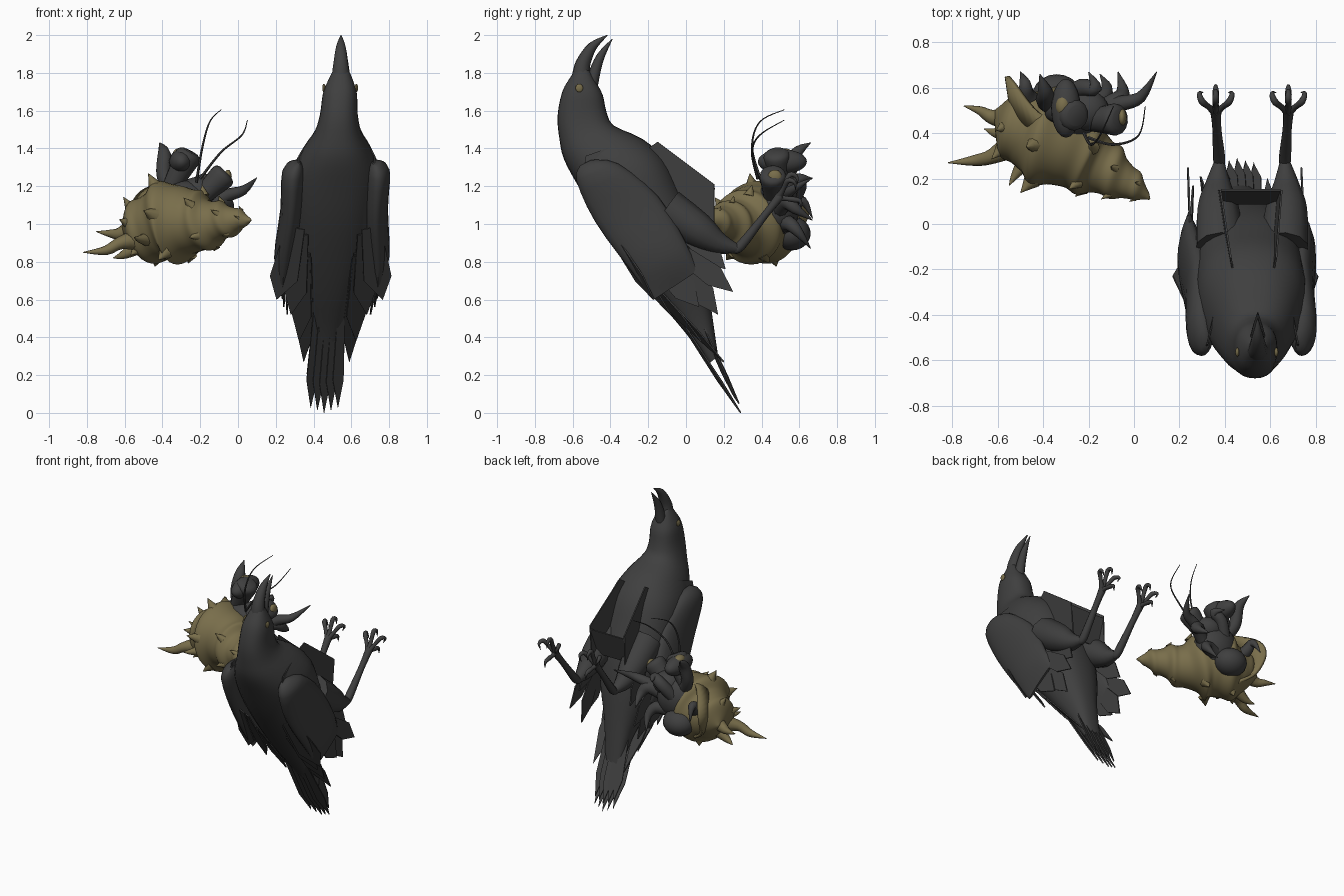
import bpy, math
from mathutils import Vector

if "Cube" in bpy.data.objects:
    bpy.data.objects.remove(bpy.data.objects["Cube"], do_unlink=True)


def material(name, colour):
    mat = bpy.data.materials.new(name)
    mat.use_nodes = True
    mat.diffuse_color = (*colour, 1)
    bsdf = mat.node_tree.nodes["Principled BSDF"]
    bsdf.inputs["Base Color"].default_value = (*colour, 1)
    return mat


black = material("charcoal", (.05, .05, .05))
olive = material("olive_brown", (.19, .155, .07))


def make(name, verts, faces, mat, smooth=True):
    mesh = bpy.data.meshes.new(name)
    mesh.from_pydata([tuple(v) for v in verts], [], faces)
    mesh.materials.append(mat)
    obj = bpy.data.objects.new(name, mesh)
    bpy.context.collection.objects.link(obj)
    bpy.ops.object.select_all(action="DESELECT")
    obj.select_set(True)
    bpy.context.view_layer.objects.active = obj
    bpy.ops.object.mode_set(mode="EDIT")
    bpy.ops.mesh.select_all(action="SELECT")
    bpy.ops.mesh.normals_make_consistent(inside=False)
    bpy.ops.object.mode_set(mode="OBJECT")
    if smooth:
        bpy.ops.object.shade_smooth_by_angle(angle=math.radians(50))
    return obj


def loft(name, rings, mat):
    """Skin a list of equal rings and cap both ends."""
    n = len(rings[0])
    verts = [v for ring in rings for v in ring]
    faces = [(r * n + i, r * n + (i + 1) % n, (r + 1) * n + (i + 1) % n, (r + 1) * n + i)
             for r in range(len(rings) - 1) for i in range(n)]
    faces += [tuple(range(n)), tuple(range(len(verts) - n, len(verts)))]
    return make(name, verts, faces, mat)


def spline(rows, steps):
    """Catmull-Rom interpolation of rows of numbers."""
    ext = [rows[0], *rows, rows[-1]]
    out = []
    for a, b, c, d in zip(ext, ext[1:], ext[2:], ext[3:]):
        for s in range(steps):
            t = s / steps
            out.append([q + .5 * t * (r - p + t * (2*p - 5*q + 4*r - e + t * (3*(q - r) + e - p)))
                        for p, q, r, e in zip(a, b, c, d)])
    return out + [list(rows[-1])]


def frames(path):
    """Centre, radius and two cross axes at each path row (x, y, z, radius)."""
    pts = [Vector(p[:3]) for p in path]
    u, out = None, []
    for i, p in enumerate(pts):
        t = (pts[min(i + 1, len(pts) - 1)] - pts[max(i - 1, 0)]).normalized()
        if u is None:
            u = t.orthogonal()
        u = (u - t * u.dot(t)).normalized()
        out.append((p, max(path[i][3], .001), u, t.cross(u)))
    return out


def tube(name, rows, mat, sides=10, steps=4, bulge=lambda t, a: 1):
    fr = frames(spline(rows, steps))
    turn = [2 * math.pi * i / sides for i in range(sides)]
    return loft(name, [[p + (u * math.cos(a) + v * math.sin(a)) * r * bulge(k / len(fr), a)
                        for a in turn] for k, (p, r, u, v) in enumerate(fr)], mat)


def ball(name, centre, size, mat):
    bpy.ops.mesh.primitive_uv_sphere_add(segments=20, ring_count=12, location=centre)
    obj = bpy.context.object
    obj.name, obj.scale = name, size
    obj.data.materials.append(mat)
    bpy.ops.object.shade_smooth()


def thicken(obj, thick):
    mod = obj.modifiers.new("thickness", "SOLIDIFY")
    mod.thickness, mod.offset = thick, 0


def plate(name, outline):
    thicken(make(name, outline, [tuple(range(len(outline)))], black, smooth=False), .008)


# ---- Bird ----
def bird(dx, y, z):
    """Bird space: the midline leans sideways toward the tail."""
    return Vector((.545 - .05 * max(0, 1.8 - z) + dx, y, z))


def slab(name, rows, sides=20, power=1):
    """Loft of rounded sections: offset, back y z, belly y z, half width."""
    rings = []
    for dx, y1, z1, y2, z2, w in spline(rows, 3):
        back, belly = bird(dx, y1, z1), bird(dx, y2, z2)
        ring = []
        for i in range(sides):
            a = 2 * math.pi * i / sides
            c, s = (math.copysign(abs(f(a)) ** power, f(a)) for f in (math.cos, math.sin))
            ring.append((back + belly) / 2 + (belly - back) / 2 * c + Vector((w * s, 0, 0)))
        rings.append(ring)
    return loft(name, rings, black)


def feather(name, root, tip, width, across=None):
    root, tip = bird(*root), bird(*tip)
    side = across or (tip - root).cross(Vector((1, 0, 0))).normalized()
    side = side * width / 2
    mid = root.lerp(tip, .7)
    plate(name, [root - side * .6, mid - side, tip, mid + side * .8, root + side * .6])


slab("bird_body", [
    (0, -.57, 1.84, -.51, 1.81, .035), (0, -.61, 1.78, -.47, 1.74, .065),
    (0, -.655, 1.7, -.44, 1.68, .09), (0, -.68, 1.57, -.42, 1.59, .1),
    (0, -.67, 1.45, -.38, 1.52, .125), (0, -.645, 1.34, -.23, 1.45, .18),
    (0, -.57, 1.2, -.11, 1.34, .235), (0, -.45, 1, -.03, 1.18, .24),
    (0, -.3, .79, .05, 1, .22), (0, -.16, .61, .1, .8, .17),
    (0, 0, .42, .13, .58, .1), (0, .12, .26, .17, .3, .06)], sides=28, power=.85)

# Open beak
beaks = {"upper_beak": [(-.555, 1.78, .05), (-.545, 1.85, .04), (-.495, 1.94, .025), (-.415, 2, .002)],
         "lower_beak": [(-.5, 1.74, .035), (-.475, 1.83, .028), (-.445, 1.9, .02), (-.39, 1.98, .002)]}
for name, rows in beaks.items():
    tube(name, [(.545, *row) for row in rows], black)

side_feathers = [((.25, -.1, .9), (.25, .25, .64), .13), ((.25, -.1, .85), (.22, .17, .52), .14),
                 ((.25, -.2, .85), (.24, .07, .56), .15), ((.17, -.05, 1), (.2, .21, .76), .13)]
back_feathers = [((.2, -.42, .98), (.28, -.17, .6), .17), ((.17, -.4, .95), (.2, -.08, .52), .14),
                 ((.14, -.32, .83), (.12, .2, .27), .11), ((.15, -.33, .85), (.15, .08, .38), .12)]
for side, s in (("left", 1), ("right", -1)):
    ball(side + "_bird_eye", bird(s * .086, -.565, 1.72), (.009, .02, .022), olive)

    # Folded wing, with feathers at the flank and flat across the back
    slab(side + "_wing", [
        (s * .21, -.56, 1.31, -.5, 1.34, .02), (s * .225, -.58, 1.23, -.36, 1.32, .06),
        (s * .225, -.48, 1.01, -.15, 1.15, .06), (s * .25, -.29, .75, 0, .9, .055),
        (s * .25, -.17, .6, .06, .75, .01)])
    for i, (root, tip, width) in enumerate(side_feathers):
        feather(f"{side}_flank_feather_{i}", (s * root[0], *root[1:]), (s * tip[0], *tip[1:]), width)
    for i, (root, tip, width) in enumerate(back_feathers):
        feather(f"{side}_back_feather_{i}", (s * root[0], *root[1:]), (s * tip[0], *tip[1:]), width,
                Vector((s, .25, .2)).normalized())

    # Shoulder and flank panels
    plate(side + "_shoulder_panel", [bird(s * dx, y, z) for dx, y, z in (
        (.2, -.55, 1.24), (.2, -.53, 1.36), (.17, -.39, 1.41), (.23, -.3, 1.25))])
    plate(side + "_flank_panel", [bird(s * dx, y, z) for dx, y, z in (
        (.09, -.2, 1.4), (.1, -.15, 1.435), (.135, .15, 1.21), (.13, .15, .97), (.1, -.1, 1.1))])

    # Leg, toes and hooked claws
    tube(side + "_thigh", [(.52 + s * .14, -.1, 1.08, .11), (.52 + s * .15, .06, .97, .095),
                           (.52 + s * .15, .17, .9, .06), (.52 + s * .145, .27, .87, .025)], black)
    tube(side + "_shank", [(.52 + s * .145, .25, .865, .02), (.52 + s * .145, .29, .885, .027),
                           (.52 + s * .155, .42, 1.05, .02), (.52 + s * .16, .5, 1.15, .025)], black)
    foot = Vector((.52 + s * .16, .49, 1.14))
    for i, (dx, dy, dz) in enumerate(((-.06, .05, .09), (0, .06, .12), (.06, .05, .09), (0, .08, -.01))):
        joint = foot + Vector((dx, dy, dz))
        claw = joint + Vector((dx * .2, .035, -.01))
        tube(f"{side}_toe_{i}", [(*foot, .02), (*foot.lerp(joint, .5), .013), (*joint, .015),
                                 (*claw, .01), (*(claw + Vector((-dx * .3, .005, -.04))), .001)], black, sides=8)

# Steep cross panel between the flanks
plate("belly_panel", [bird(dx, y, z) for dx, y, z in (
    (-.13, .15, 1.19), (.13, .15, 1.19), (.13, .09, 1), (-.13, .09, 1))])

# Tail fan in two layers
for layer in range(2):
    for i in range(5):
        k = i - 2
        feather(f"tail_feather_{layer}_{i}", (k * .032, -.05 + layer * .11, .52),
                (k * .036, .29 - layer * .01 - abs(k) * .01, abs(k) * .014 + layer * .05),
                .065, Vector((1, .25, .1)).normalized())


# ---- Spiral shell ----
def coil(t):
    """Ridge angle: whorls tighten toward the tip."""
    return 2 * math.pi * 6 * t ** .7


whorls = [(.07, .11, 1.02, .004), (0, .16, 1.02, .06), (-.1, .22, 1.01, .105), (-.2, .28, 1, .15),
          (-.33, .36, 1.01, .205), (-.45, .42, .99, .185), (-.55, .47, .98, .12), (-.61, .5, .97, .01)]
tube("spiral_shell", whorls, olive, sides=36, steps=12,
     bulge=lambda t, a: .96 + .17 * (.5 + .5 * math.cos(a - coil(t))) ** 2)

# Spines follow the ridge of the whorls
shell_frames = frames(spline(whorls, 12))
for i in range(8, 74, 3):
    p, r, u, v = shell_frames[i]
    a = coil(i / len(shell_frames))
    out = u * math.cos(a) + v * math.sin(a)
    if out.y < .45:
        base, tip = p + out * r, p + out * r * 1.32 + Vector((-.02, 0, .01))
        tube(f"shell_spine_{i}", [(*base, r * .2), (*base.lerp(tip, .5), r * .1), (*tip, .001)], olive, 8, 2)

# Long spines at the wide end
long_spines = [[(-.5, .37, .92, .07), (-.62, .3, .9, .035), (-.7, .28, .86, .025), (-.82, .27, .85, .002)],
               [(-.52, .46, 1, .06), (-.62, .47, .95, .035), (-.68, .5, .95, .02), (-.75, .52, .96, .002)],
               [(-.5, .4, .9, .05), (-.6, .4, .84, .025), (-.66, .42, .82, .002)],
               [(-.45, .32, .92, .05), (-.52, .22, .92, .02), (-.55, .17, .93, .002)]]
for i, rows in enumerate(long_spines):
    tube(f"long_spine_{i}", rows, olive)

# Flared lip around the opening: inner and outer edge
lip = spline([(-.4, .46, .83, -.44, .54, .86), (-.49, .45, .9, -.53, .59, .93), (-.53, .45, 1.02, -.56, .65, 1.05),
              (-.48, .42, 1.14, -.53, .62, 1.15), (-.36, .37, 1.2, -.43, .5, 1.2), (-.22, .32, 1.15, -.28, .41, 1.18)], 4)
thicken(make("shell_lip", [v for row in lip for v in (row[:3], row[3:])],
             [(k, k + 1, k + 3, k + 2) for k in range(0, len(lip) * 2 - 2, 2)], olive), .02)

# ---- Crab ----
ball("crab_body", (-.28, .48, 1.08), (.15, .12, .15), black)
ball("crab_abdomen", (-.34, .56, .95), (.11, .1, .09), black)
ball("crab_head", (-.21, .5, 1.17), (.1, .09, .08), black)
ball("crab_brow", (-.3, .51, 1.33), (.065, .13, .065), black)

# Eye stalks with coloured lenses
stalks = (((-.35, .5, 1.2), (-.265, .48, 1.36)), ((-.2, .46, 1.14), (-.08, .46, 1.255)))
for i, (base, tip) in enumerate(stalks):
    base, tip = Vector(base), Vector(tip)
    tube(f"eye_stalk_{i}", [(*base, .05), (*base.lerp(tip, .5), .06), (*tip, .07),
                            (*(tip + (tip - base) * .15), .045)], black, sides=14)
ball("crab_eye_top", (-.312, .52, 1.372), (.033, .045, .029), olive)
ball("crab_eye_side", (-.053, .47, 1.25), (.02, .037, .037), olive)

# Legs and pincers
legs = [[(-.33, .5, 1.15, .04), (-.39, .54, 1.25, .04), (-.39, .58, 1.37, .035), (-.415, .66, 1.43, .002)],
        [(-.15, .5, 1.1, .04), (-.06, .53, 1.15, .035), (.03, .56, 1.18, .025), (.1, .67, 1.245, .002)],
        [(-.2, .48, 1.05, .04), (-.09, .53, 1.12, .045), (-.05, .58, 1.08, .03), (-.07, .67, 1.02, .002)],
        [(-.3, .55, 1.1, .04), (-.23, .6, 1.2, .04), (-.17, .6, 1.24, .03), (-.2, .67, 1.24, .002)],
        [(-.4, .5, 1, .05), (-.47, .56, 1.08, .04), (-.48, .62, 1.12, .025), (-.5, .67, 1.03, .002)],
        [(-.25, .52, 1, .05), (-.15, .55, 1, .04), (-.12, .6, .95, .025), (-.15, .66, .87, .002)]]
for i, rows in enumerate(legs):
    tube(f"crab_leg_{i}", rows, black)

# Antennae
feelers = [[(-.22, .4, 1.22), (-.19, .35, 1.4), (-.15, .39, 1.54), (-.09, .52, 1.605)],
           [(-.2, .38, 1.24), (-.09, .35, 1.38), (.02, .39, 1.47), (.05, .52, 1.55)]]
for i, rows in enumerate(feelers):
    tube(f"antenna_{i}", [(*row, .008 - k * .002) for k, row in enumerate(rows)], black, sides=6, steps=6)
